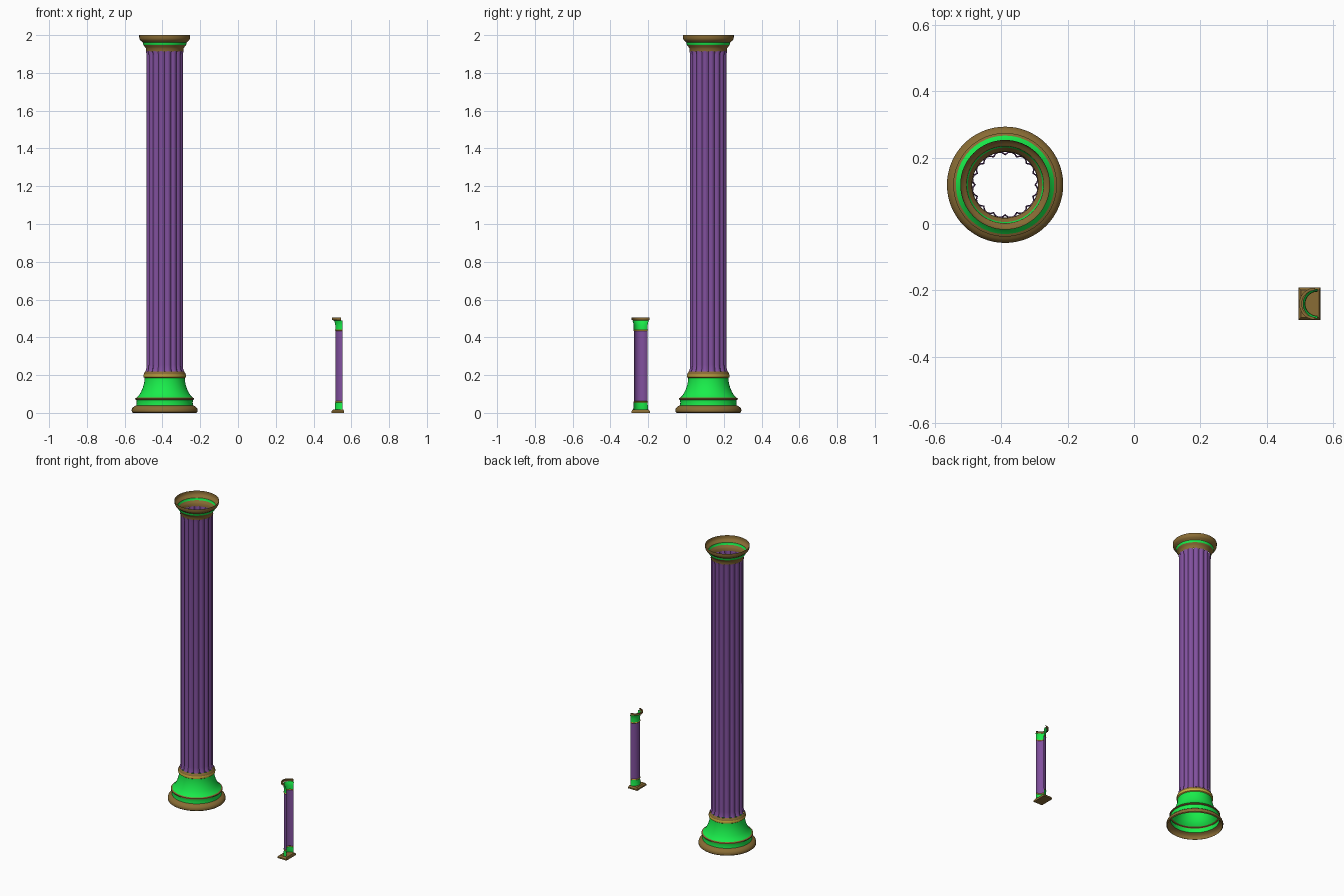
import bpy, bmesh, math

if "Cube" in bpy.data.objects:
    bpy.data.objects.remove(bpy.data.objects["Cube"])


def material(name, rgb):
    m = bpy.data.materials.new(name)
    m.diffuse_color = (*rgb, 1)
    m.use_nodes = True
    m.node_tree.nodes["Principled BSDF"].inputs["Base Color"].default_value = m.diffuse_color
    return m


BROWN = material("brown", (0.25, 0.15, 0.035))
GREEN = material("green", (0.01, 0.85, 0.07))
GOLD = material("gold", (0.6, 0.42, 0.05))
PURPLE = material("purple", (0.22, 0.08, 0.34))


def finish(name, bm, mat, angle=35):
    me = bpy.data.meshes.new(name)
    bm.to_mesh(me)
    bm.free()
    ob = bpy.data.objects.new(name, me)
    bpy.context.collection.objects.link(ob)
    me.materials.append(mat)
    bpy.ops.object.select_all(action='DESELECT')
    ob.select_set(True)
    bpy.context.view_layer.objects.active = ob
    bpy.ops.object.shade_smooth_by_angle(angle=math.radians(angle))
    return ob


def lathe(name, mat, center, profile, half=False, n=64, flute=None):
    """Open surface from (radius, z) points; half turns only round the -x side."""
    bm = bmesh.new()
    start, sweep = (math.pi / 2, math.pi) if half else (0, 2 * math.pi)
    count = n + 1 if half else n
    rings = []
    for r, z in profile:
        ring = []
        for i in range(count):
            a = start + sweep * i / n
            rr = r * (flute[i % len(flute)] if flute else 1)
            ring.append(bm.verts.new((center[0] + rr * math.cos(a),
                                      center[1] + rr * math.sin(a), z)))
        rings.append(ring)
    for lo, hi in zip(rings, rings[1:]):
        for i in range(n):
            j = (i + 1) % count
            bm.faces.new((lo[i], lo[j], hi[j], hi[i]))
    return finish(name, bm, mat)


# Large hollow column
C = (-0.388, 0.118)
lathe("column_foot", BROWN, C, [(0.168, 0), (0.174, 0.005), (0.175, 0.015),
      (0.172, 0.025), (0.162, 0.034), (0.15, 0.04)])
lathe("column_base_lower", GREEN, C, [(0.15, 0.04), (0.148, 0.055), (0.15, 0.068)])
lathe("column_base_bead", BROWN, C, [(0.15, 0.068), (0.156, 0.071), (0.156, 0.077), (0.148, 0.081)])
lathe("column_base_bell", GREEN, C, [(0.148, 0.081), (0.136, 0.093), (0.126, 0.11),
      (0.117, 0.13), (0.111, 0.15), (0.107, 0.17), (0.106, 0.185)])
lathe("column_base_collar", GOLD, C, [(0.106, 0.185), (0.112, 0.189), (0.113, 0.197), (0.111, 0.204)])
lathe("column_base_neck", BROWN, C, [(0.111, 0.204), (0.109, 0.211), (0.102, 0.22)])

# Shaft with sixteen grooves
lathe("column_shaft", PURPLE, C, [(0.104, 0.22), (0.1, 0.232), (0.098, 0.255),
      (0.098, 1.895), (0.101, 1.915)], flute=[0.9, 0.975, 1.0, 0.975])

# Flared capital
lathe("capital_neck", BROWN, C, [(0.099, 1.912), (0.1, 1.93), (0.105, 1.937), (0.112, 1.947)])
lathe("capital_band", GREEN, C, [(0.112, 1.947), (0.115, 1.953), (0.116, 1.961)])
lathe("capital_rim", BROWN, C, [(0.116, 1.961), (0.122, 1.967), (0.13, 1.973),
      (0.134, 1.981), (0.135, 1.99), (0.135, 2.0)])

# Small half column: plinth
bm = bmesh.new()
levels = []
for inset, z in [(0, 0), (0, 0.009), (0.008, 0.018)]:
    levels.append([bm.verts.new((x, y, z)) for x, y in (
        (0.495 + inset, -0.289 + inset), (0.561 - inset / 2, -0.289 + inset),
        (0.561 - inset / 2, -0.191 - inset), (0.495 + inset, -0.191 - inset))])
for lo, hi in zip(levels, levels[1:]):
    for i in range(4):
        bm.faces.new((lo[i], lo[(i + 1) % 4], hi[(i + 1) % 4], hi[i]))
bm.faces.new(levels[0][::-1])
bm.faces.new(levels[-1])
finish("small_plinth", bm, BROWN)

# Small half column: base, shaft and capital
S = (0.552, -0.24)
lathe("small_base", GREEN, S, [(0.04, 0.018), (0.038, 0.03), (0.037, 0.055)], True, 20)
lathe("small_lower_ring", GOLD, S, [(0.037, 0.055), (0.039, 0.058), (0.036, 0.062)], True, 20)
lathe("small_shaft", PURPLE, S, [(0.036, 0.062), (0.036, 0.434)], True, 20)
lathe("small_upper_ring", GOLD, S, [(0.036, 0.434), (0.039, 0.438), (0.037, 0.442)], True, 20)
lathe("small_capital", GREEN, S, [(0.037, 0.442), (0.037, 0.465), (0.04, 0.48), (0.044, 0.49)], True, 20)
lathe("small_cornice", BROWN, (0.545, -0.24), [(0.04, 0.49), (0.048, 0.493), (0.048, 0.505), (0.04, 0.505)], True, 20)
